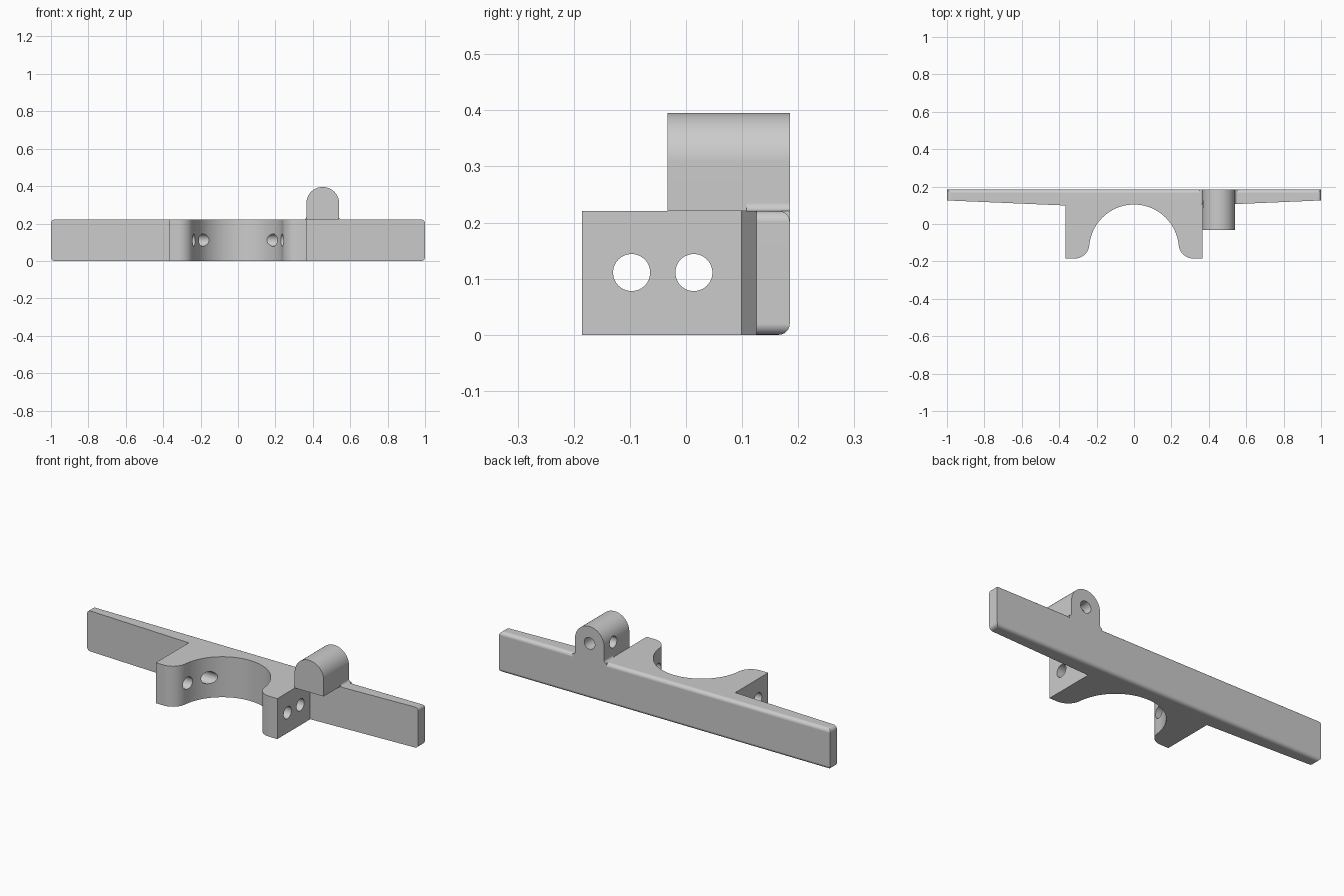
import bpy, bmesh
from math import sin, cos, pi, sqrt, atan2, radians
from mathutils import Vector, Matrix

cube = bpy.data.objects.get("Cube")
if cube:
    bpy.data.objects.remove(cube)

grey = bpy.data.materials.new("plain_grey")
grey.use_nodes = True
grey.diffuse_color = (0.6, 0.6, 0.6, 1)
grey.node_tree.nodes["Principled BSDF"].inputs["Base Color"].default_value = (0.6, 0.6, 0.6, 1)


def arc(cx, cy, r, a0, a1, n):
    return [(cx + r * cos(a0 + (a1 - a0) * i / n), cy + r * sin(a0 + (a1 - a0) * i / n))
            for i in range(n + 1)]


def prism(name, points, lo, hi, axis):
    """Extrude a 2D outline along z, or an x-z outline along y."""
    bm = bmesh.new()
    put = (lambda p, h: (p[0], p[1], h)) if axis == "z" else (lambda p, h: (p[0], h, p[1]))
    face = bm.faces.new([bm.verts.new(put(p, lo)) for p in points])
    out = bmesh.ops.extrude_face_region(bm, geom=[face])
    shift = Vector((0, 0, hi - lo)) if axis == "z" else Vector((0, hi - lo, 0))
    bmesh.ops.translate(bm, vec=shift, verts=[v for v in out["geom"] if isinstance(v, bmesh.types.BMVert)])
    return finish(name, bm)


def finish(name, bm):
    bmesh.ops.recalc_face_normals(bm, faces=bm.faces)
    mesh = bpy.data.meshes.new(name)
    bm.to_mesh(mesh)
    bm.free()
    mesh.materials.append(grey)
    obj = bpy.data.objects.new(name, mesh)
    bpy.context.collection.objects.link(obj)
    return obj


def drill(name, start, end, r):
    start, end = Vector(start), Vector(end)
    d = end - start
    bm = bmesh.new()
    bmesh.ops.create_cone(bm, cap_ends=True, segments=48, radius1=r, radius2=r, depth=d.length,
                          matrix=Matrix.Translation((start + end) / 2) @ d.to_track_quat("Z", "Y").to_matrix().to_4x4())
    return finish(name, bm)


def combine(obj, other, operation):
    mod = obj.modifiers.new(operation.lower(), "BOOLEAN")
    mod.object, mod.operation, mod.solver = other, operation, "EXACT"
    bpy.ops.object.select_all(action="DESELECT")
    bpy.context.view_layer.objects.active = obj
    obj.select_set(True)
    bpy.ops.object.modifier_apply(modifier=mod.name)
    bpy.data.objects.remove(other)


# Bar and saddle outline: right half from the middle of the cradle outwards
height, back, front = 0.221, 0.185, -0.185
R, lip = 0.24, 0.08
cy = 0.104 - R
lip_y = front + lip
lip_x = sqrt((R + lip) ** 2 - (lip_y - cy) ** 2)
tilt = atan2(lip_y - cy, lip_x)
half = arc(0, cy, R, pi / 2, tilt, 32)
half += arc(lip_x, lip_y, lip, pi + tilt, 1.5 * pi, 14)[1:]
half += [(0.367, front), (0.367, 0.099), (1, 0.126), (1, back)]
outline = half + [(-x, y) for x, y in reversed(half[1:])]
body = prism("mounting_bar", outline, 0, height, "z")

# Rounded corners at both ends of the bar
bm = bmesh.new()
bm.from_mesh(body.data)
corners = [e for e in bm.edges if all(abs(v.co.x) > 0.999 for v in e.verts)
           and abs(e.verts[0].co.z - e.verts[1].co.z) < 0.001]
bmesh.ops.bevel(bm, geom=corners, offset=0.02, segments=6, profile=0.5, affect="EDGES")
bm.to_mesh(body.data)
bm.free()

# Round-topped lug with an overhanging nose and small fillets at its foot
lug_x, lug_r, lug_z = 0.453, 0.0875, 0.308
dome = arc(lug_x, lug_z, lug_r, 0, pi, 40)
lug = prism("lug", dome + [(lug_x - lug_r, height), (lug_x + lug_r, height)], -0.033, back, "y")
f = 0.014
right = arc(lug_x + lug_r + f, height + f, f, pi, 1.5 * pi, 6)
foot_half = right + [(right[-1][0], 0.15)]
foot = prism("lug_foot", foot_half + [(2 * lug_x - x, z) for x, z in reversed(foot_half)], 0.108, back, "y")
combine(body, foot, "UNION")
combine(body, lug, "UNION")

# Cross holes through the cheeks, and meeting blind holes in the lug
for y in (-0.097, 0.014):
    combine(body, drill("cheek_hole", (-0.6, y, 0.111), (0.6, y, 0.111), 0.033), "DIFFERENCE")
combine(body, drill("lug_back_hole", (lug_x, 0.3, 0.303), (lug_x, 0.03, 0.303), 0.032), "DIFFERENCE")
combine(body, drill("lug_side_hole", (0.3, 0.105, 0.303), (lug_x, 0.105, 0.303), 0.031), "DIFFERENCE")

bpy.ops.object.shade_smooth_by_angle(angle=radians(30))
weighted = body.modifiers.new("even_shading", "WEIGHTED_NORMAL")
weighted.keep_sharp = True
